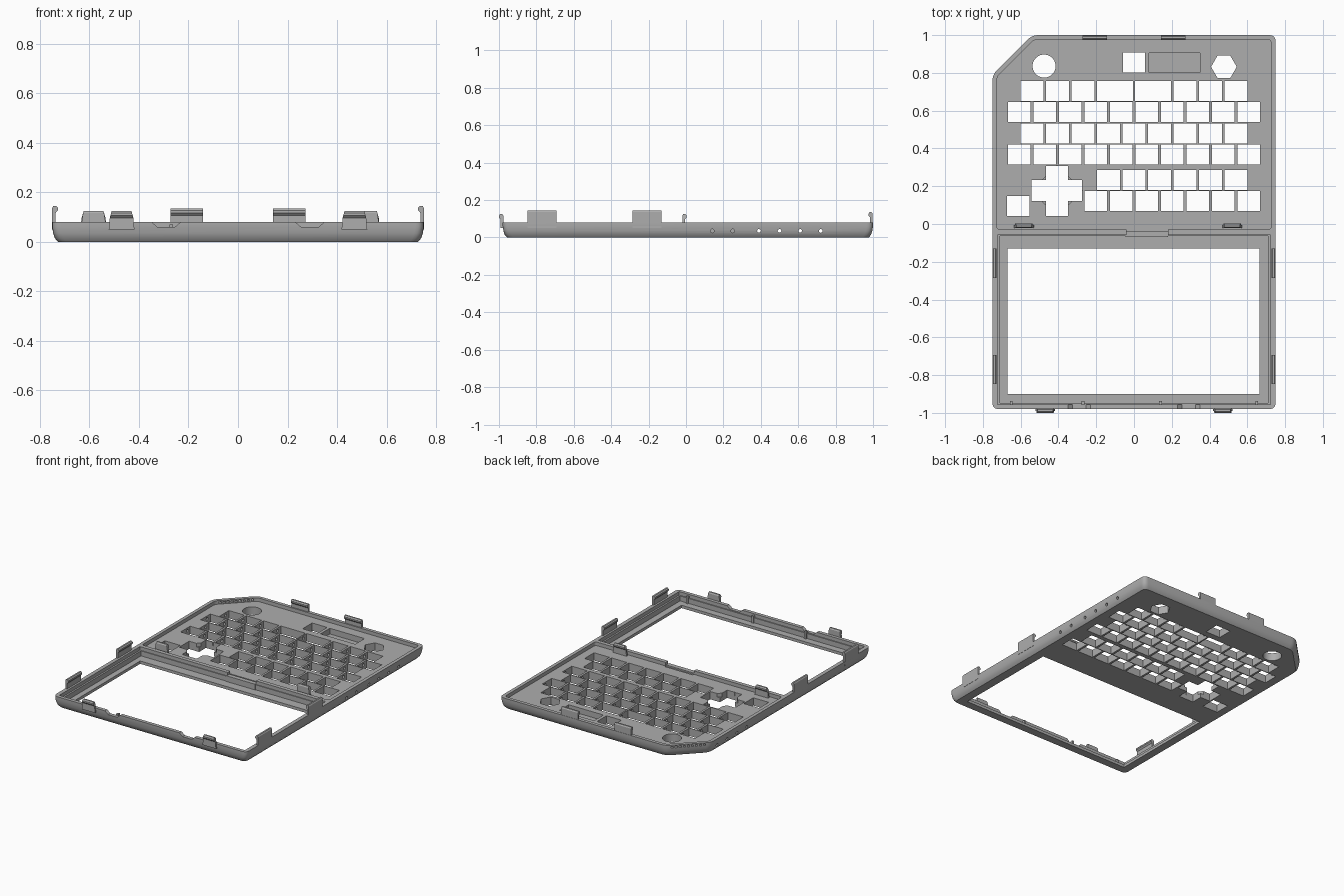
import bpy, bmesh, math
from mathutils import Vector

if "Cube" in bpy.data.objects:
    bpy.data.objects.remove(bpy.data.objects["Cube"], do_unlink=True)

grey = bpy.data.materials.new("plain grey")
grey.use_nodes = True
COLOUR = (0.42, 0.42, 0.42, 1)
grey.diffuse_color = COLOUR
grey.node_tree.nodes["Principled BSDF"].inputs["Base Color"].default_value = COLOUR


def make(name, bm):
    bmesh.ops.recalc_face_normals(bm, faces=bm.faces)
    mesh = bpy.data.meshes.new(name)
    bm.to_mesh(mesh)
    bm.free()
    mesh.materials.append(grey)
    ob = bpy.data.objects.new(name, mesh)
    bpy.context.scene.collection.objects.link(ob)
    return ob


def loft(bm, rings):
    """Skin a closed solid through rings of equal length."""
    loops = [[bm.verts.new(p) for p in ring] for ring in rings]
    for a, b in zip(loops, loops[1:]):
        for i in range(len(a)):
            j = (i + 1) % len(a)
            bm.faces.new((a[i], a[j], b[j], b[i]))
    bm.faces.new(loops[0][::-1])
    bm.faces.new(loops[-1])


def prism(bm, pts, z0, z1):
    loft(bm, [[(x, y, z) for x, y in pts] for z in (z0, z1)])


def rect(x0, x1, y0, y1):
    return [(x0, y0), (x1, y0), (x1, y1), (x0, y1)]


def ngon(cx, cy, r, n):
    return [(cx + r * math.cos(math.tau * i / n), cy + r * math.sin(math.tau * i / n))
            for i in range(n)]


def rounded(pts, r, steps=5):
    """Round each corner of a polygon with a quadratic arc."""
    out = []
    for i, p in enumerate(pts):
        p = Vector(p)
        a = p + (Vector(pts[i - 1]) - p).normalized() * r
        b = p + (Vector(pts[(i + 1) % len(pts)]) - p).normalized() * r
        for k in range(steps + 1):
            t = k / steps
            out.append(tuple(a * (1 - t) ** 2 + p * 2 * t * (1 - t) + b * t * t))
    return out


def outline(d, front=-0.98, r=0.035):
    """Case outline inset by d, with the clipped back right corner."""
    c = d * 0.42
    return rounded([(-0.75 + d, front + d), (0.75 - d, front + d), (0.75 - d, 1 - d),
                    (-0.54 + c, 1 - d), (-0.75 + d, 0.79 - c)], r)


# Outer shell with a softened lower edge
bm = bmesh.new()
loft(bm, [[(x, y, z) for x, y in outline(d)]
          for d, z in ((0.023, 0), (0.011, 0.014), (0.004, 0.035), (0, 0.06), (0, 0.08))])
case = make("case", bm)


def carve(bm):
    cutter = make("cutter", bm)
    cutter.hide_render = True
    mod = case.modifiers.new("carve", "BOOLEAN")
    mod.operation, mod.solver, mod.object = "DIFFERENCE", "EXACT", cutter
    graph = bpy.context.evaluated_depsgraph_get()
    mesh = bpy.data.meshes.new_from_object(case.evaluated_get(graph))
    case.modifiers.clear()
    case.data = mesh
    bpy.data.objects.remove(cutter, do_unlink=True)


# Keyboard recess
PLATE = 0.055
bm = bmesh.new()
prism(bm, outline(0.024, front=-0.054, r=0.02), PLATE, 0.2)
carve(bm)

# Screen recess, stepped, and its window
for box, low in ((rect(-0.722, 0.722, -0.955, -0.058), 0.055),
                 (rect(-0.71, 0.71, -0.948, -0.064), 0.02),
                 (rect(-0.67, 0.665, -0.9, -0.13), -0.1)):
    bm = bmesh.new()
    prism(bm, box, low, 0.2)
    carve(bm)

# Key holes: row centre, first key, number of keys
bm = bmesh.new()
PITCH, KEY_W, KEY_H = 0.135, 0.06, 0.053


def key(x, y, w=KEY_W):
    prism(bm, rect(x - w, x + w, y - KEY_H, y + KEY_H), -0.1, 0.2)


for y, first, count in ((0.592, -4.5, 10), (0.48, -4, 9), (0.368, -4.5, 10),
                        (0.232, -1, 6), (0.121, -1.5, 7)):
    for i in range(count):
        key((first + i) * PITCH, y)
for side in (-1, 1):
    for i in (2, 3, 4):
        key(side * i * PITCH, 0.703)
    key(side * 0.1, 0.703, 0.095)
key(-0.613, 0.095)
key(0, 0.854, 0.058)
prism(bm, ngon(-0.476, 0.836, 0.061, 40), -0.1, 0.2)
prism(bm, ngon(0.476, 0.832, 0.068, 6), -0.1, 0.2)
# Shallow label window
prism(bm, rect(0.08, 0.35, 0.803, 0.906), 0.015, 0.2)
carve(bm)

# Direction pad: two crossing slots over a diamond recess
for pts, low in ((ngon(-0.408, 0.176, 0.135, 4), 0.03),
                 (rect(-0.465, -0.35, 0.043, 0.307), -0.1),
                 (rect(-0.543, -0.274, 0.122, 0.232), -0.1)):
    bm = bmesh.new()
    prism(bm, pts, low, 0.2)
    carve(bm)

# Notches in the front wall and the divider
bm = bmesh.new()
for s in (-1, 1):
    wall = [(s * 0.355, 0.085), (s * 0.325, 0.06), (s * 0.255, 0.06), (s * 0.225, 0.085)]
    loft(bm, [[(x, y, z) for x, z in wall] for y in (-1.1, -0.94)])
prism(bm, rect(-0.04, 0.18, -0.08, -0.02), 0.05, 0.2)
carve(bm)

# Side pin holes
bm = bmesh.new()
for y, depth in ((0.14, 0.72), (0.25, 0.72), (0.39, -1), (0.5, -1), (0.61, -1), (0.72, -1)):
    ring = ngon(y, 0.035, 0.01, 12)
    loft(bm, [[(x, a, b) for a, b in ring] for x in (depth, 1)])
carve(bm)

# Vent slots through the clipped corner
bm = bmesh.new()
along, across = Vector((0.707, 0.707)), Vector((-0.707, 0.707))
for i in range(9):
    mid = Vector((-0.645, 0.895)) + along * (i - 4) * 0.026
    prism(bm, [tuple(mid + along * a * 0.007 + across * b * 0.04)
               for a, b in ((-1, -1), (1, -1), (1, 1), (-1, 1))], 0.06, 0.072)
carve(bm)


def clip(name, x, y, face, base, top, height, foot=0.05):
    """Snap clip whose lip points along face."""
    f = Vector(face)
    w = Vector((-f.y, f.x))
    profile = [(-0.007, foot), (0.007, foot), (0.007, height - 0.028),
               (0.016, height - 0.018), (0.016, height - 0.008),
               (0.009, height), (-0.002, height), (-0.007, height - 0.008)]
    rings = []
    for s in (-1, 1):
        ring = []
        for u, z in profile:
            t = max(0, (z - 0.08) / (height - 0.08))
            p = Vector((x, y)) + f * u + w * s * (base + (top - base) * t)
            ring.append((p.x, p.y, z))
        rings.append(ring)
    bm = bmesh.new()
    loft(bm, rings)
    make(name, bm)


for s, side in ((-1, "right"), (1, "left")):
    for y, end in ((-0.208, "rear"), (-0.77, "front")):
        clip(f"{side}_{end}_clip", s * 0.743, y, (-s, 0), 0.077, 0.077, 0.145)
    clip(f"front_{side}_clip", s * 0.47, -0.984, (0, -1), 0.052, 0.04, 0.125)
    clip(f"back_{side}_clip", s * 0.207, 0.991, (0, -1), 0.065, 0.065, 0.135)
    clip(f"divider_{side}_clip", -0.583 if s < 0 else 0.52, -0.013, (0, 1), 0.053, 0.04, 0.125)

# Small nubs that hold the screen
for i, x in enumerate((-0.65, -0.27, 0.14, 0.65)):
    bm = bmesh.new()
    prism(bm, rect(x - 0.007, x + 0.007, -0.958, -0.938), 0.02, 0.07)
    make(f"screen_nub_{i + 1}", bm)

# Centre tab on the divider
bm = bmesh.new()
prism(bm, rect(-0.045, 0.18, -0.068, -0.036), 0.02, 0.06)
make("divider_tab", bm)

for ob in bpy.context.scene.objects:
    if ob.type == "MESH":
        ob.select_set(True)
        bpy.context.view_layer.objects.active = ob
bpy.ops.object.shade_smooth_by_angle(angle=math.radians(25))
